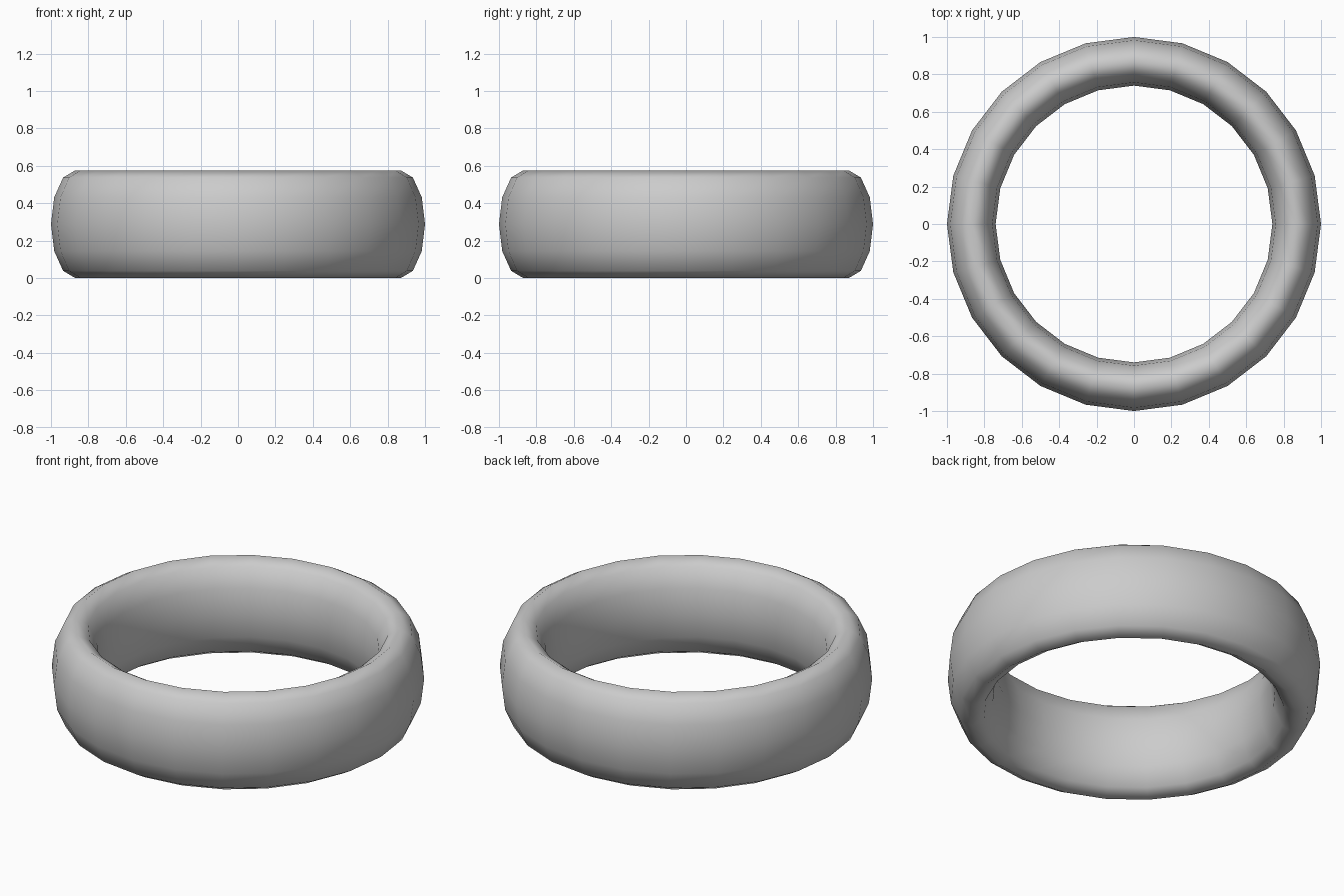
import bpy

if "Cube" in bpy.data.objects:
    bpy.data.objects.remove(bpy.data.objects["Cube"])

MAJOR, MINOR, HALF_HEIGHT = 0.87, 0.13, 0.288

# Ring band: low-poly torus stretched upward into an oval cross-section
bpy.ops.mesh.primitive_torus_add(
    major_segments=24, minor_segments=12,
    major_radius=MAJOR, minor_radius=MINOR,
    location=(0, 0, HALF_HEIGHT))
ring = bpy.context.object
ring.name = "ring_band"
ring.scale.z = HALF_HEIGHT / MINOR
bpy.ops.object.transform_apply(location=False, rotation=False, scale=True)
bpy.ops.object.shade_smooth()
